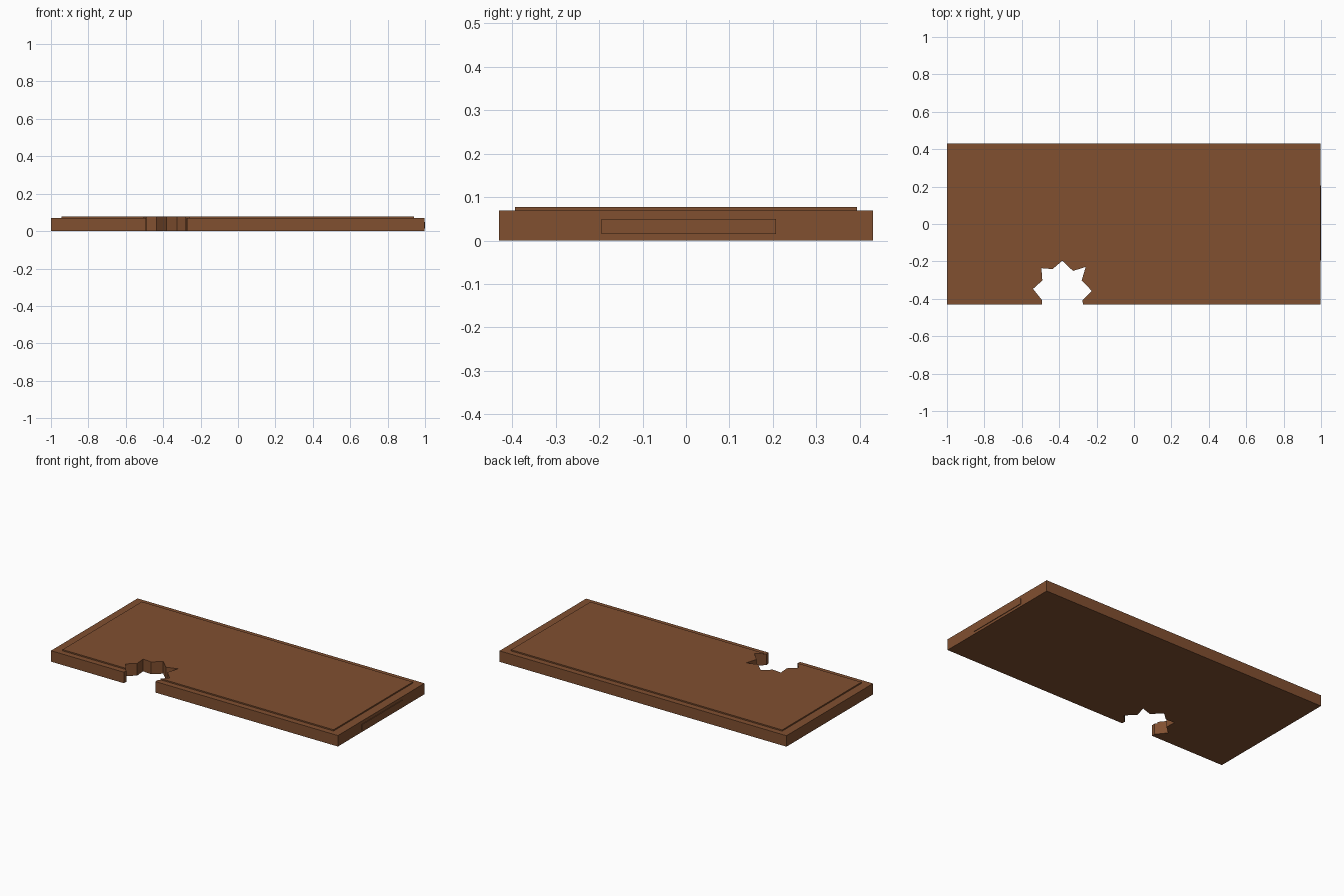
import bpy, bmesh

if "Cube" in bpy.data.objects:
    bpy.data.objects.remove(bpy.data.objects["Cube"])

wood = bpy.data.materials.new("brown_wood")
wood.diffuse_color = (0.22, 0.08, 0.03, 1)
wood.use_nodes = True
wood.node_tree.nodes["Principled BSDF"].inputs["Base Color"].default_value = wood.diffuse_color


def prism(name, outline, z0, z1):
    """Extrude a flat outline from z0 up to z1."""
    bm = bmesh.new()
    face = bm.faces.new([bm.verts.new((x, y, z0)) for x, y in outline])
    ext = bmesh.ops.extrude_face_region(bm, geom=[face])
    for v in ext["geom"]:
        if isinstance(v, bmesh.types.BMVert):
            v.co.z = z1
    bmesh.ops.recalc_face_normals(bm, faces=bm.faces[:])
    mesh = bpy.data.meshes.new(name)
    bm.to_mesh(mesh)
    bm.free()
    ob = bpy.data.objects.new(name, mesh)
    mesh.materials.append(wood)
    bpy.context.collection.objects.link(ob)
    return ob


# Jagged star-shaped break in the front edge, left to right
notch = [(-0.54, -0.347), (-0.49, -0.302), (-0.495, -0.236), (-0.435, -0.241),
         (-0.383, -0.196), (-0.326, -0.251), (-0.258, -0.229),
         (-0.28, -0.302), (-0.226, -0.357)]


def board(name, x0, x1, y0, y1, z0, z1, left, right):
    """Rectangular board whose front edge is interrupted by the break."""
    outline = [(x0, y0)] + left + notch + right + [(x1, y0), (x1, y1), (x0, y1)]
    return prism(name, outline, z0, z1)


# Main slab
board("slab", -1, 0.996, -0.43, 0.43, 0, 0.069,
      [(-0.493, -0.43), (-0.492, -0.407)], [(-0.275, -0.407), (-0.273, -0.43)])

# Thin raised top panel
board("top_panel", -0.945, 0.941, -0.394, 0.394, 0.069, 0.077,
      [(-0.502, -0.394)], [(-0.263, -0.394)])

# Shallow plate on the right end
prism("end_plate", [(0.996, -0.195), (1, -0.195), (1, 0.207), (0.996, 0.207)],
      0.015, 0.049)
